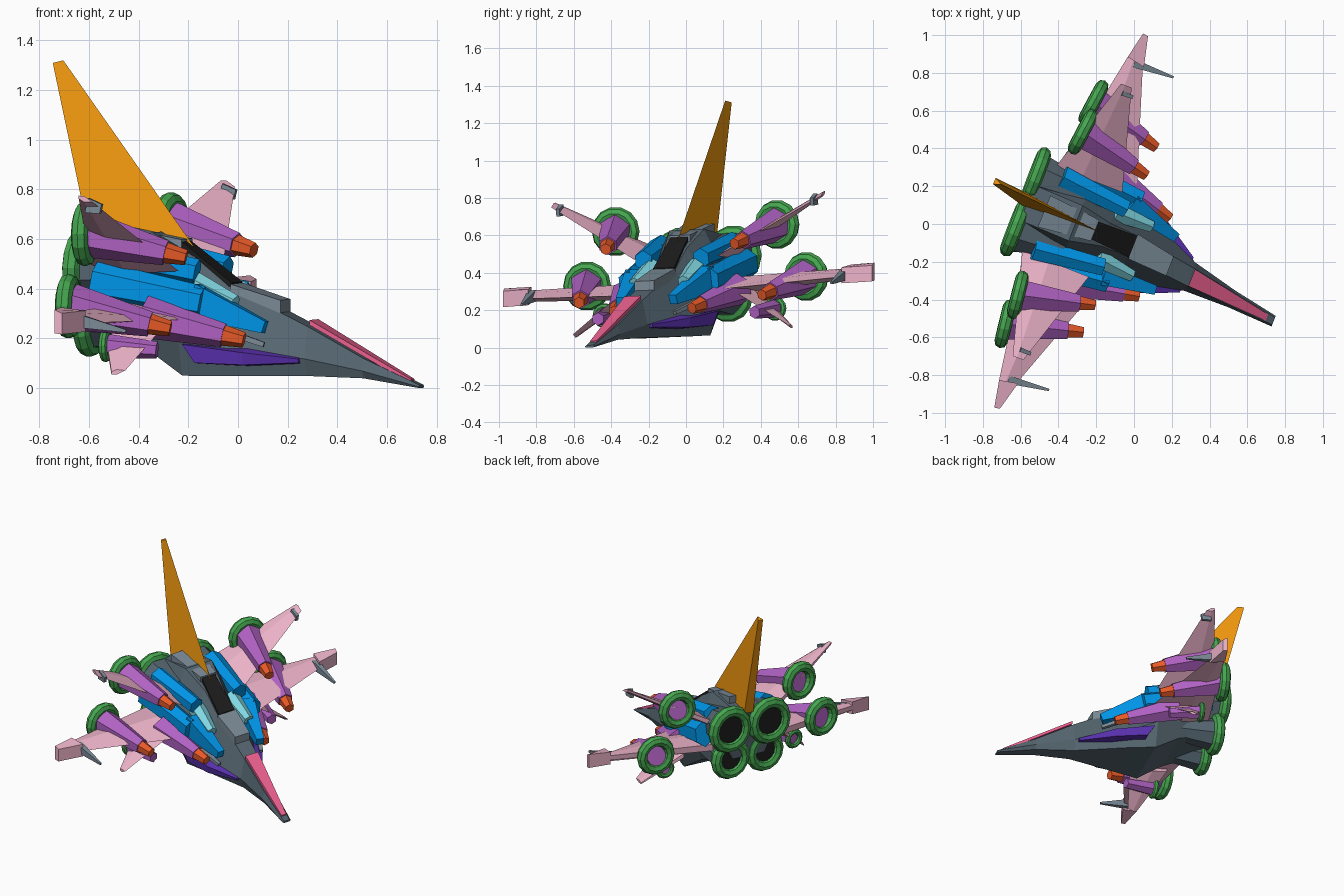
import bpy, bmesh, math
from mathutils import Vector

if "Cube" in bpy.data.objects:
    bpy.data.objects.remove(bpy.data.objects["Cube"])

def mat(name, r, g, b):
    m = bpy.data.materials.new(name)
    m.diffuse_color = (r, g, b, 1)
    m.use_nodes = True
    m.node_tree.nodes["Principled BSDF"].inputs["Base Color"].default_value = m.diffuse_color
    return m

STEEL = mat("steel", .09, .13, .16)
LIGHT = mat("light_steel", .2, .26, .31)
BLACK = mat("black", .012, .012, .012)
PINK = mat("pink", .84, .45, .58)
ROSE = mat("rose", .85, .12, .28)
BLUE = mat("blue", .0, .3, .8)
CYAN = mat("cyan", .22, .68, .76)
PURPLE = mat("purple", .43, .12, .54)
VIOLET = mat("violet", .1, .03, .42)
RED = mat("orange_red", .8, .1, .02)
GREEN = mat("green", .06, .38, .08)
AMBER = mat("amber", .9, .32, .005)

def P(f, l, z):
    """Ship space (forward, sideways, height) to the turned world frame."""
    l += .1 * (min(max(f, .1), .55) - .33) if f < .55 else .022 * (1.44 - f) / .89
    return Vector((-.557 + .894 * f + .37 * l, .134 - .447 * f + .93 * l, z + .04 * l))

AXIS = Vector((.93, -.36, -.03)).normalized()

def loft(name, rings, m):
    """Skin a row of equal-sized rings and cap both ends."""
    bm = bmesh.new()
    vs = [[bm.verts.new(p) for p in r] for r in rings]
    n = len(vs[0])
    for a, b in zip(vs, vs[1:]):
        for i in range(n):
            bm.faces.new((a[i], a[(i + 1) % n], b[(i + 1) % n], b[i]))
    bm.faces.new(vs[0])
    bm.faces.new(vs[-1][::-1])
    bmesh.ops.recalc_face_normals(bm, faces=bm.faces)
    me = bpy.data.meshes.new(name)
    bm.to_mesh(me)
    bm.free()
    ob = bpy.data.objects.new(name, me)
    bpy.context.collection.objects.link(ob)
    me.materials.append(m)
    return ob

def spar(name, a, b, s0, s1, m, n=4):
    """Tapered n-sided bar between world points, s = (half width, half height)."""
    d = (b - a).normalized()
    side = d.cross(Vector((0, 0, 1))).normalized()
    up = side.cross(d)
    k = 1 / math.cos(math.pi / n)
    ang = [2 * math.pi * (i + .5) / n for i in range(n)]
    loft(name, [[p + side * (s[0] * k * math.cos(t)) + up * (s[1] * k * math.sin(t)) for t in ang]
                for p, s in ((a, s0), (b, s1))], m)

def torus(name, p, d, R, r):
    bpy.ops.mesh.primitive_torus_add(major_segments=14, minor_segments=8, major_radius=R,
                                     minor_radius=r, location=p,
                                     rotation=d.to_track_quat('Z', 'Y').to_euler())
    bpy.context.object.name = name
    bpy.context.object.data.materials.append(GREEN)

def pod(name, a, b, r0, r1, ring=True, nozzle=True):
    """Six-sided gun pod with an upright rear ring and muzzle."""
    d = (b - a).normalized()
    end = b - d * .06 if nozzle else b
    spar(name, a, end, (r0, r0), (r1, r1), PURPLE, 6)
    if nozzle:
        spar(name + "_muzzle", end - d * .01, b + d * .025, (.038, .038), (.027, .027), RED, 6)
    if ring:
        h = d + AXIS
        torus(name + "_ring", a, Vector((h.x, h.y, h.z * .1)), r0 * 1.17, r0 * .42)

def wing(name, root, tip, t0, t1, m=PINK):
    """Diamond-section blade; root and tip are (lead, trail) points."""
    rings = []
    for (a, b), t in ((root, t0), (tip, t1)):
        mid, u = a.lerp(b, .6), Vector((0, 0, t))
        rings.append([a, mid + u, b + u * .5, b - u * .5, mid - u])
    loft(name, rings, m)

# hull: f, top half width, top z, side half width, side z, bottom half width, bottom z
hull = [(.0, .10, .60, .2, .42, .12, .27), (.28, .10, .63, .24, .33, .18, .17),
        (.45, .065, .53, .25, .22, .2, .057), (.6, .06, .41, .2, .17, .16, .053),
        (.95, .05, .25, .08, .12, .055, .05), (1.2, .035, .12, .048, .07, .035, .04),
        (1.45, .02, .012, .03, .006, .02, .0)]
loft("hull", [[P(f, a, za), P(f, b, zb), P(f, c, zc), P(f, -c, zc), P(f, -b, zb), P(f, -a, za)]
              for f, a, za, b, zb, c, zc in hull], STEEL)

# deck plates: canopy, spine, brow and nose strip, each a slab along the top line
def slab(name, f0, w0, z0, f1, w1, z1, t, m):
    loft(name, [[P(f, w, z), P(f, -w, z), P(f, -w, z - t), P(f, w, z - t)]
                for f, w, z in ((f0, w0, z0), (f1, w1, z1))], m)

slab("canopy", .39, .05, .59, .61, .06, .425, .06, BLACK)
slab("spine", .1, .09, .66, .39, .06, .6, .08, LIGHT)
slab("brow", .61, .07, .42, .83, .055, .355, .06, LIGHT)
slab("nose_strip", .96, .048, .275, 1.41, .018, .036, .02, ROSE)

# tail fin
def blade(lead, trail, w):
    return [P(*lead), P(trail[0], trail[1] + w, trail[2]), P(trail[0], trail[1] - w, trail[2])]
loft("tail_fin", [blade((.42, 0, .57), (-.02, .01, .58), .035),
                  blade((-.165, .025, 1.32), (-.205, .025, 1.31), .018)], AMBER)

for s, tag in ((1, "left"), (-1, "right")):
    def Q(f, l, z):
        return P(f, s * l, z)

    def W(f, l, z):
        """Main wing points carry a little extra sideways tilt."""
        return P(f, s * l, z + .025 * s * l)

    # main engines: upper and lower
    for nm, f, l, z, R in (("upper", -.01, .15, .49, .122), ("lower", .02, .13, .272, .105)):
        c = Q(f, l, z)
        spar(f"{tag}_{nm}_nacelle", c, c + AXIS * .28, (R, R), (R * .6, R * .6), STEEL, 8)
        spar(f"{tag}_{nm}_exhaust", c - AXIS * .012, c + AXIS * .01, (R * .95,) * 2, (R * .95,) * 2, BLACK, 12)
        torus(f"{tag}_{nm}_engine_ring", c, AXIS, R, .037)

    # gun pods
    pod(f"{tag}_inner_pod", Q(.135, .464, .64), Q(.51, .375, .545), .083, .044)
    pod(f"{tag}_outer_pod", Q(.13, .63, .355), Q(.505, .532, .265), .083, .044)
    pod(f"{tag}_chin_pod", Q(.33, .32, .30), Q(.71, .228, .207), .075, .042, ring=False)
    pod(f"{tag}_small_pod", Q(.234, .49, .19), Q(.44, .45, .17), .042, .03, nozzle=False)

    # wings, tip plate and spike
    wing(f"{tag}_main_wing", (W(.55, .18, .29), W(.09, .22, .33)),
         (W(.3, .91, .32), W(.21, .92, .345)), .045, .03)
    loft(f"{tag}_wing_tip", [[W(.31, .9, .285), W(.31, .9, .37), W(.21, .92, .385), W(.21, .92, .3)],
                             [W(.27, 1.06, .285), W(.27, 1.06, .37), W(.24, 1.065, .385), W(.24, 1.065, .29)]], PINK)
    spar(f"{tag}_wing_spike", W(.25, .9, .335), W(.475, .89 + .015 * s, .285), (.022, .03), (.006, .006), LIGHT)
    wing(f"{tag}_upper_wing", (Q(.45, .24, .48), Q(.07, .24, .52)),
         (Q(.29, .775, .78), Q(.23, .775, .80)), .035, .012)
    wing(f"{tag}_lower_wing", (Q(.44, .36, .27), Q(.18, .38, .28)),
         (Q(.37, .62, .095), Q(.31, .62, .085)), .03, .01)
    spar(f"{tag}_upper_tip_light", Q(.25, .73, .765), Q(.31, .73, .75), (.012, .03), (.01, .02), LIGHT)

    # blue armour blocks and cyan intakes
    spar(f"{tag}_upper_block", Q(.12, .205, .55), Q(.5, .165, .47), (.058, .055), (.045, .048), BLUE, 6)
    spar(f"{tag}_lower_block", Q(.1, .28, .44), Q(.55, .235, .35), (.06, .075), (.05, .06), BLUE, 6)
    spar(f"{tag}_front_block", Q(.5, .205, .36), Q(.8, .15, .25), (.055, .07), (.025, .025), BLUE)
    spar(f"{tag}_intake", Q(.45, .13, .43), Q(.66, .14, .345), (.05, .05), (.03, .03), CYAN, 6)
    spar(f"{tag}_side_vent", Q(.55, .24, .27), Q(.8, .16, .18), (.02, .015), (.012, .01), LIGHT)

    # violet belly cheek
    loft(f"{tag}_cheek", [[Q(.47, .12, .2), Q(.47, .255, .185), Q(.52, .245, .11), Q(.52, .12, .1)],
                          [Q(.72, .1, .18), Q(.72, .21, .15), Q(.72, .2, .1), Q(.72, .1, .09)],
                          [Q(.93, .07, .13), Q(.93, .10, .12), Q(.93, .095, .105), Q(.93, .07, .1)]], VIOLET)
